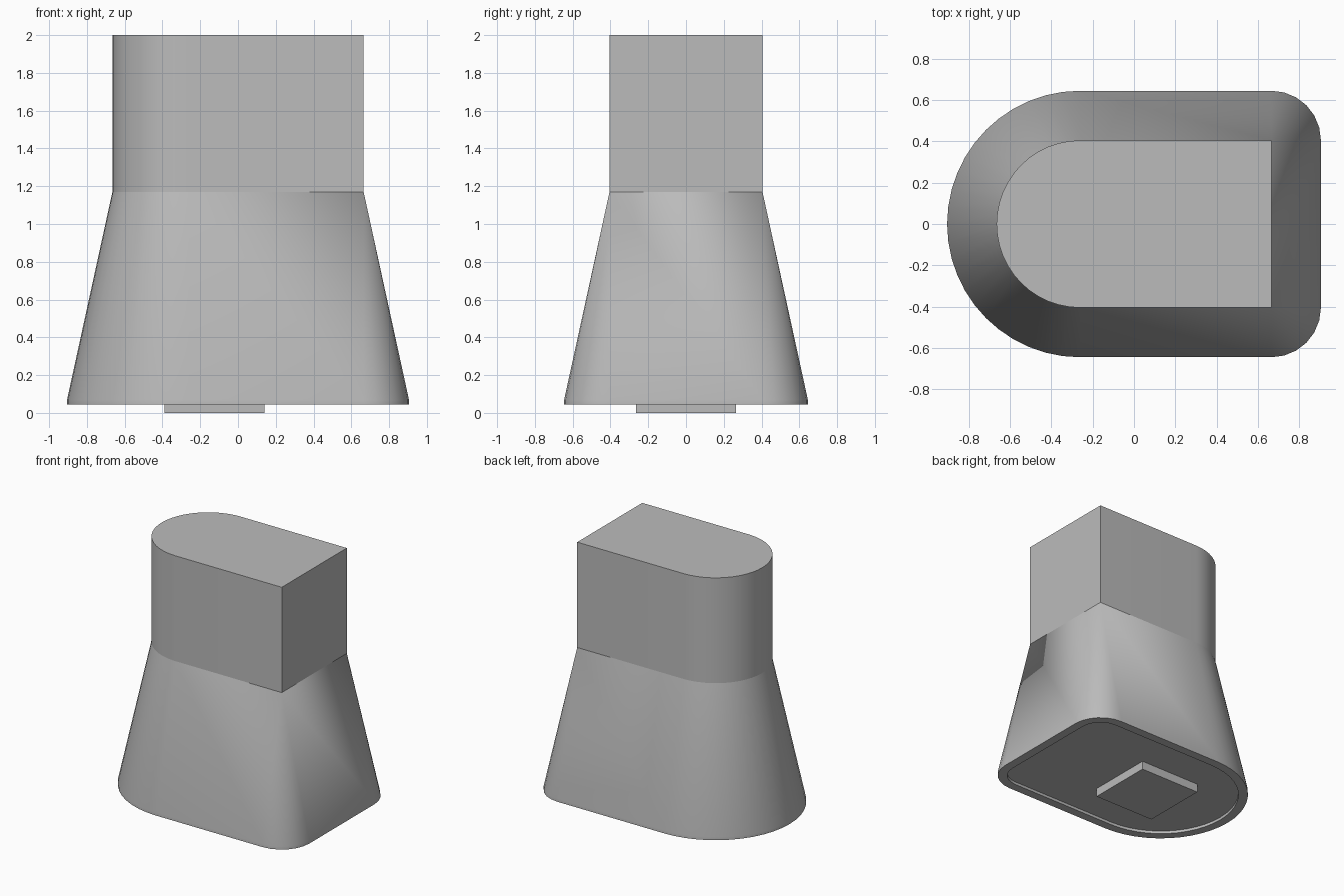
import bpy, bmesh
from math import sin, cos, pi, radians

cube = bpy.data.objects.get("Cube")
if cube:
    bpy.data.objects.remove(cube, do_unlink=True)

grey = bpy.data.materials.new("plain grey")
grey.use_nodes = True
colour = (0.5, 0.5, 0.5, 1)
grey.diffuse_color = colour
grey.node_tree.nodes["Principled BSDF"].inputs["Base Color"].default_value = colour

RADIUS, ARC_X, FLAT_X = 0.405, -0.26, 0.665
SHOULDER = 1.17


def outline(offset):
    """D-shaped outline grown outwards, its square corners becoming round."""
    pts = []
    for i in range(25):
        a = pi / 2 + pi * i / 24
        r = RADIUS + offset
        pts.append((ARC_X + r * cos(a), r * sin(a)))
    for side, start in ((-1, -pi / 2), (1, 0)):
        for i in range(7):
            a = start + pi / 2 * i / 6
            pts.append((FLAT_X + offset * cos(a), side * RADIUS + offset * sin(a)))
    return pts


def finish(name, bm):
    bmesh.ops.remove_doubles(bm, verts=bm.verts, dist=0.0005)
    bmesh.ops.recalc_face_normals(bm, faces=bm.faces)
    mesh = bpy.data.meshes.new(name)
    bm.to_mesh(mesh)
    bm.free()
    mesh.materials.append(grey)
    obj = bpy.data.objects.new(name, mesh)
    bpy.context.collection.objects.link(obj)
    return obj


# Body: straight neck, flared skirt, short rim and recessed underside
bm = bmesh.new()
levels = [(0, 2), (0, SHOULDER), (0.24, 0.07), (0.24, 0.045), (0.17, 0.045), (0.17, 0.067)]
rings = [[bm.verts.new((x, y, z)) for x, y in outline(o)] for o, z in levels]
for upper, lower in zip(rings, rings[1:]):
    for i in range(len(upper)):
        j = (i + 1) % len(upper)
        bm.faces.new((upper[i], lower[i], lower[j], upper[j]))
bm.faces.new(rings[0])
bm.faces.new(rings[-1])
body = finish("flared_body", bm)

# Smooth the curved walls but keep the shoulder crisp
bpy.ops.object.select_all(action='DESELECT')
body.select_set(True)
bpy.context.view_layer.objects.active = body
bpy.ops.object.shade_smooth_by_angle(angle=radians(35))
verts = body.data.vertices
for edge in body.data.edges:
    if all(abs(verts[v].co.z - SHOULDER) < 0.001 for v in edge.vertices):
        edge.use_edge_sharp = True

# Square foot standing below the recess
bm = bmesh.new()
bmesh.ops.create_cube(bm, size=1)
for v in bm.verts:
    v.co.x = -0.125 + v.co.x * 0.53
    v.co.y *= 0.53
    v.co.z = 0.034 + v.co.z * 0.068
finish("square_foot", bm)
